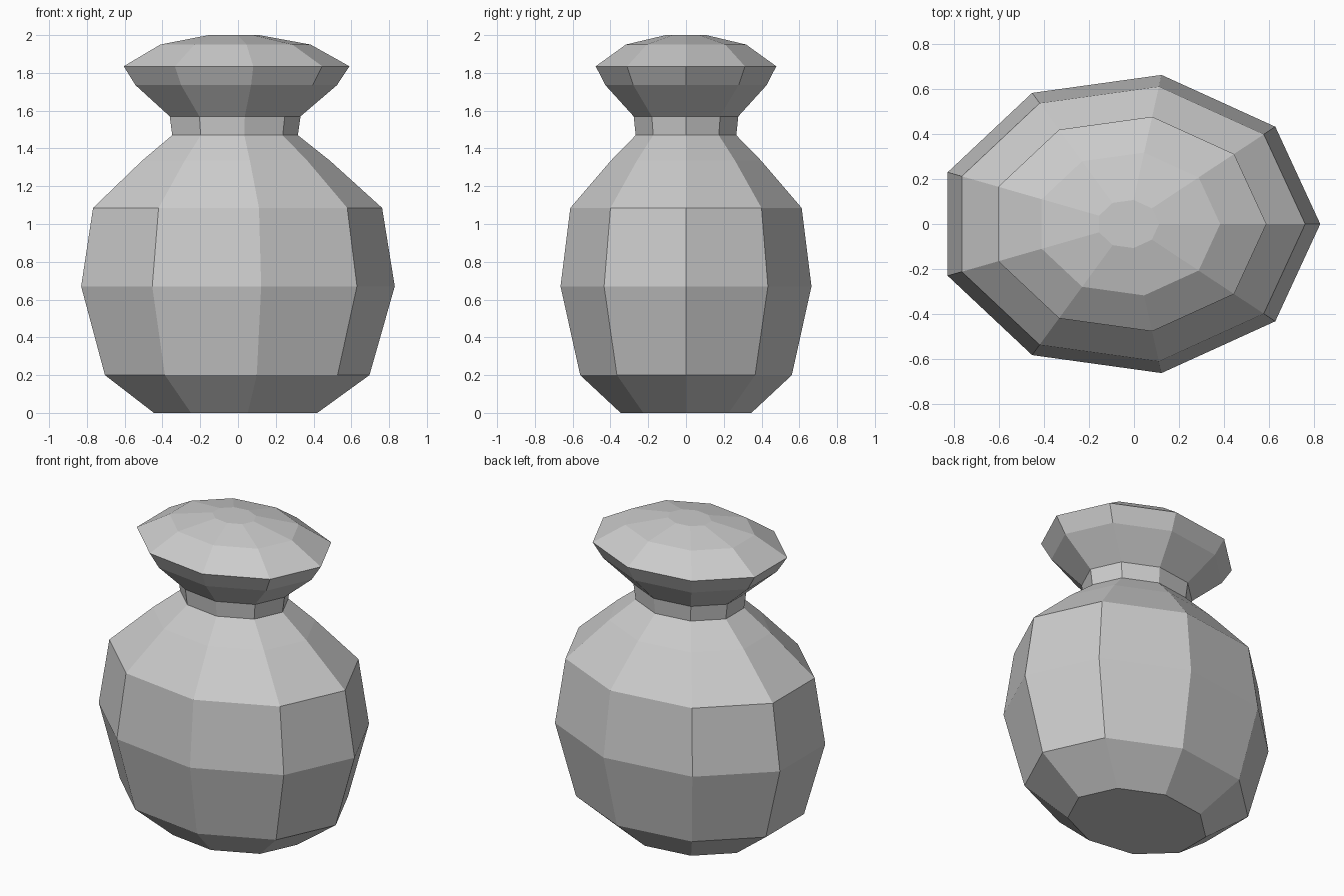
import bpy, bmesh, math

if "Cube" in bpy.data.objects:
    bpy.data.objects.remove(bpy.data.objects["Cube"])

SIDES = 9
DEPTH = 0.788        # front-to-back squash of the cross-section
CENTRE_X = -0.026    # centres the odd-sided outline on x = 0

# Profile of the tied pouch: (radius along x, height)
profile = [
    (0.446, 0.00), (0.722, 0.20), (0.856, 0.67), (0.789, 1.085),   # round belly
    (0.513, 1.335), (0.343, 1.47),                                # shoulder
    (0.357, 1.57),                                                # tied neck
    (0.550, 1.735), (0.616, 1.835), (0.410, 1.95), (0.138, 2.00), # gathered top
]

bm = bmesh.new()


def ring(radius, z):
    """One flattened nine-sided loop of vertices."""
    angles = [2 * math.pi * i / SIDES for i in range(SIDES)]
    return [bm.verts.new((CENTRE_X + radius * math.cos(a),
                          radius * DEPTH * math.sin(a), z)) for a in angles]


# Stack the loops, bridge them, and close both ends
rings = [ring(r, z) for r, z in profile]
for low, high in zip(rings, rings[1:]):
    for i in range(SIDES):
        j = (i + 1) % SIDES
        bm.faces.new((low[i], low[j], high[j], high[i]))
bm.faces.new(rings[0][::-1])
bm.faces.new(rings[-1])

mesh = bpy.data.meshes.new("tied_pouch")
bm.to_mesh(mesh)
bm.free()
pouch = bpy.data.objects.new("tied_pouch", mesh)
bpy.context.collection.objects.link(pouch)
